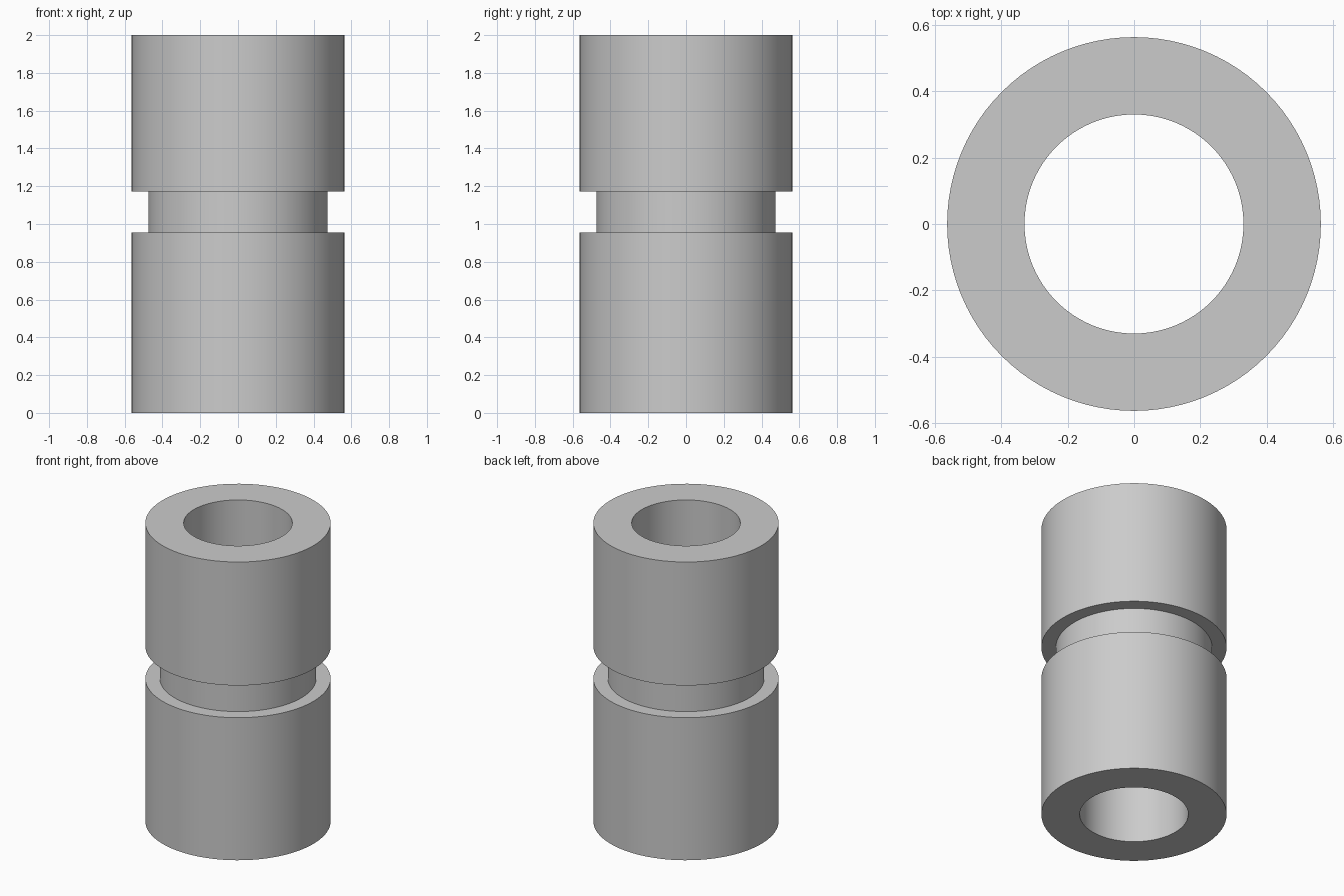
import bpy
import bmesh
from math import tau, radians
from mathutils import Vector

cube = bpy.data.objects.get("Cube")
if cube:
    bpy.data.objects.remove(cube, do_unlink=True)

SEGMENTS = 96
OUTER, GROOVE, BORE = 0.563, 0.475, 0.33
GROOVE_LOW, GROOVE_HIGH, HEIGHT = 0.956, 1.172, 2.0

# Plain grey material
grey = bpy.data.materials.new("plain grey")
grey.use_nodes = True
colour = (0.6, 0.6, 0.6, 1)
grey.diffuse_color = colour
grey.node_tree.nodes["Principled BSDF"].inputs["Base Color"].default_value = colour

# Closed wall section: outside with groove, then the through bore
section = [
    (BORE, 0), (OUTER, 0),
    (OUTER, GROOVE_LOW), (GROOVE, GROOVE_LOW),
    (GROOVE, GROOVE_HIGH), (OUTER, GROOVE_HIGH),
    (OUTER, HEIGHT), (BORE, HEIGHT),
]

# Spin the section into a full sleeve
bm = bmesh.new()
verts = [bm.verts.new((r, 0, z)) for r, z in section]
edges = [bm.edges.new((v, verts[(i + 1) % len(verts)])) for i, v in enumerate(verts)]
bmesh.ops.spin(bm, geom=verts + edges, cent=Vector(), axis=Vector((0, 0, 1)),
               angle=tau, steps=SEGMENTS, use_merge=True)
bmesh.ops.remove_doubles(bm, verts=bm.verts, dist=0.0001)
bmesh.ops.recalc_face_normals(bm, faces=bm.faces)
mesh = bpy.data.meshes.new("grooved_sleeve")
bm.to_mesh(mesh)
bm.free()
mesh.materials.append(grey)

sleeve = bpy.data.objects.new("grooved_sleeve", mesh)
bpy.context.collection.objects.link(sleeve)

# Smooth walls with crisp rims
bpy.ops.object.select_all(action="DESELECT")
sleeve.select_set(True)
bpy.context.view_layer.objects.active = sleeve
bpy.ops.object.shade_smooth_by_angle(angle=radians(30))
